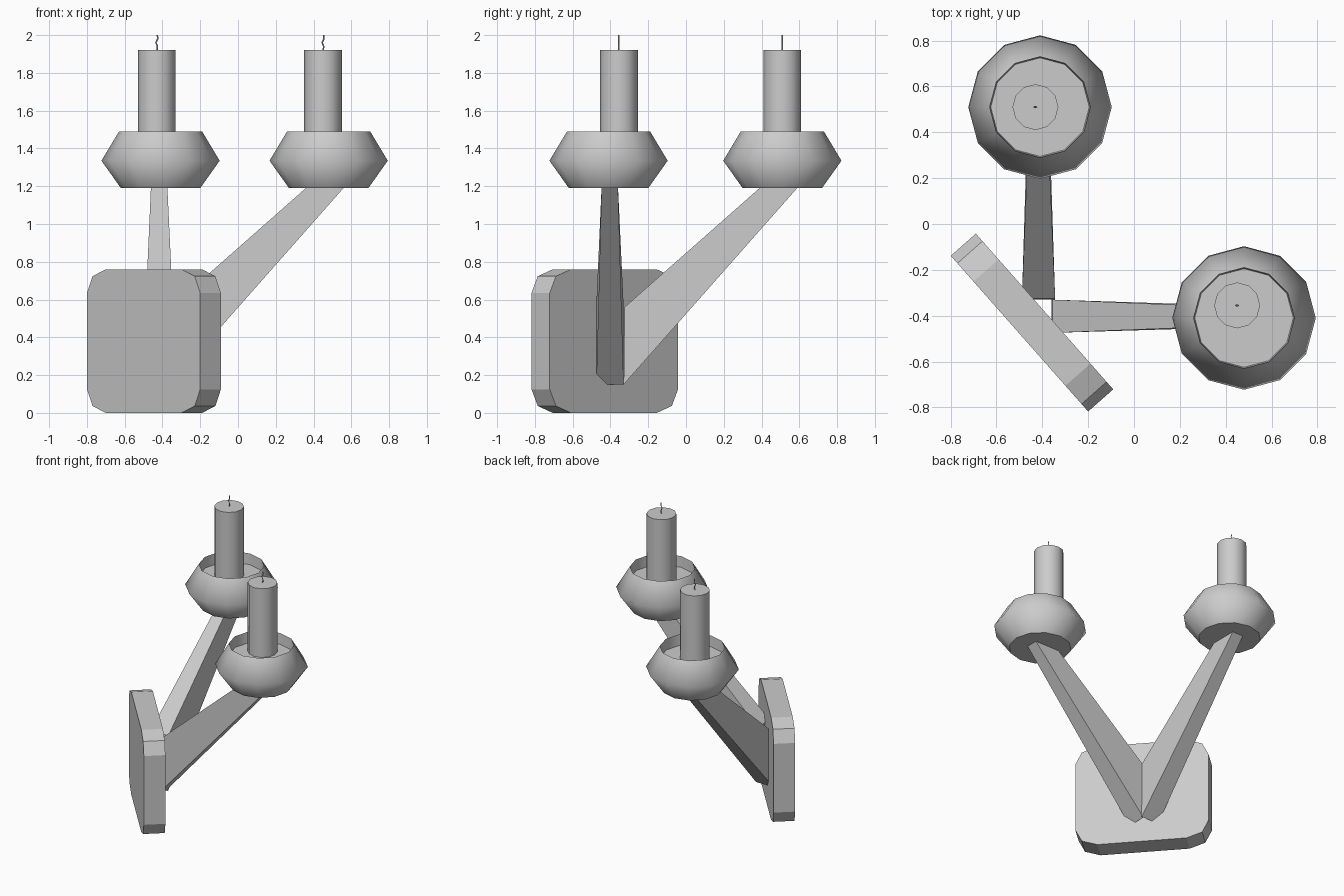
import bpy, bmesh
from math import sin, cos, pi, atan2
from mathutils import Matrix, Vector

if "Cube" in bpy.data.objects:
    bpy.data.objects.remove(bpy.data.objects["Cube"])


def finish(name, bm):
    bmesh.ops.recalc_face_normals(bm, faces=bm.faces)
    mesh = bpy.data.meshes.new(name)
    bm.to_mesh(mesh)
    bm.free()
    obj = bpy.data.objects.new(name, mesh)
    bpy.context.scene.collection.objects.link(obj)
    return obj


def lathe(name, profile, centre, sides, smooth_spans, sharp_rings):
    """Spin a (radius, z) profile, closing both ends with flat caps."""
    bm = bmesh.new()
    rings = [[bm.verts.new((centre[0] + r * cos(2 * pi * i / sides),
                            centre[1] + r * sin(2 * pi * i / sides), z))
              for i in range(sides)] for r, z in profile]
    for k in range(len(rings) - 1):
        a, b = rings[k], rings[k + 1]
        for i in range(sides):
            j = (i + 1) % sides
            bm.faces.new((a[i], a[j], b[j], b[i])).smooth = k in smooth_spans
    bm.faces.new(rings[0])
    bm.faces.new(rings[-1])
    for k in sharp_rings:
        for i in range(sides):
            bm.edges.get((rings[k][i], rings[k][(i + 1) % sides])).smooth = False
    return finish(name, bm)


def wall_plate():
    # rounded rectangle extruded through its thickness, then turned
    half_len, height, thick, rx, rz = 0.453, 0.76, 0.146, 0.15, 0.125
    bm = bmesh.new()
    outline = []
    for q, (sx, sz) in enumerate([(1, 1), (-1, 1), (-1, -1), (1, -1)]):
        for s in range(3):
            a = q * pi / 2 + s * pi / 4
            outline.append(bm.verts.new((sx * (half_len - rx) + rx * cos(a), -thick / 2,
                                         height / 2 + sz * (height / 2 - rz) + rz * sin(a))))
    face = bm.faces.new(outline)
    ext = bmesh.ops.extrude_face_region(bm, geom=[face])
    moved = [g for g in ext["geom"] if isinstance(g, bmesh.types.BMVert)]
    bmesh.ops.translate(bm, verts=moved, vec=(0, thick, 0))
    bm.transform(Matrix.Translation((-0.445, -0.43, 0)) @ Matrix.Rotation(atan2(-0.68, 0.60), 4, 'Z'))
    return finish("wall_plate", bm)


def arm(name, place):
    # tapered beam: (along, z, inner side, outer side), base pair then tip pair
    section = [(-0.36, 0.15, -0.33, -0.475), (-0.355, 0.56, -0.33, -0.475),
               (0.365, 1.195, -0.36, -0.447), (0.563, 1.195, -0.36, -0.447)]
    bm = bmesh.new()
    inner = [bm.verts.new(place(u, a, z)) for u, z, a, b in section]
    outer = [bm.verts.new(place(u, b, z)) for u, z, a, b in section]
    bm.faces.new(inner)
    bm.faces.new(outer)
    for i in range(4):
        j = (i + 1) % 4
        bm.faces.new((inner[i], inner[j], outer[j], outer[i]))
    return finish(name, bm)


def wick(name, centre):
    # thin wavy cord
    curve = bpy.data.curves.new(name, 'CURVE')
    curve.dimensions = '3D'
    curve.bevel_depth = 0.004
    curve.bevel_resolution = 0
    curve.use_fill_caps = True
    points = [(0, 1.915), (0.004, 1.94), (-0.005, 1.96), (0.005, 1.98), (0.003, 2.0)]
    spline = curve.splines.new('POLY')
    spline.points.add(len(points) - 1)
    for p, (dx, z) in zip(spline.points, points):
        p.co = (centre[0] + dx, centre[1], z, 1)
    obj = bpy.data.objects.new(name, curve)
    bpy.context.scene.collection.objects.link(obj)


wall_plate()

# two arms, the second mirrored across the diagonal
arm("right_arm", lambda u, v, z: Vector((u, v, z)))
arm("left_arm", lambda u, v, z: Vector((v - 0.014, u + 0.03, z)))

# cup, candle and wick at each arm tip
for side, cup, candle in (("right", (0.48, -0.41), (0.45, -0.355)),
                          ("left", (-0.41, 0.51), (-0.43, 0.51))):
    lathe(side + "_cup", [(0.21, 1.19), (0.313, 1.335), (0.22, 1.49), (0.215, 1.41)],
          cup, 12, {0, 1, 2}, (0, 2, 3))
    lathe(side + "_candle", [(0.1, 1.40), (0.1, 1.92)], candle, 12, {0}, (0, 1))
    wick(side + "_wick", candle)
